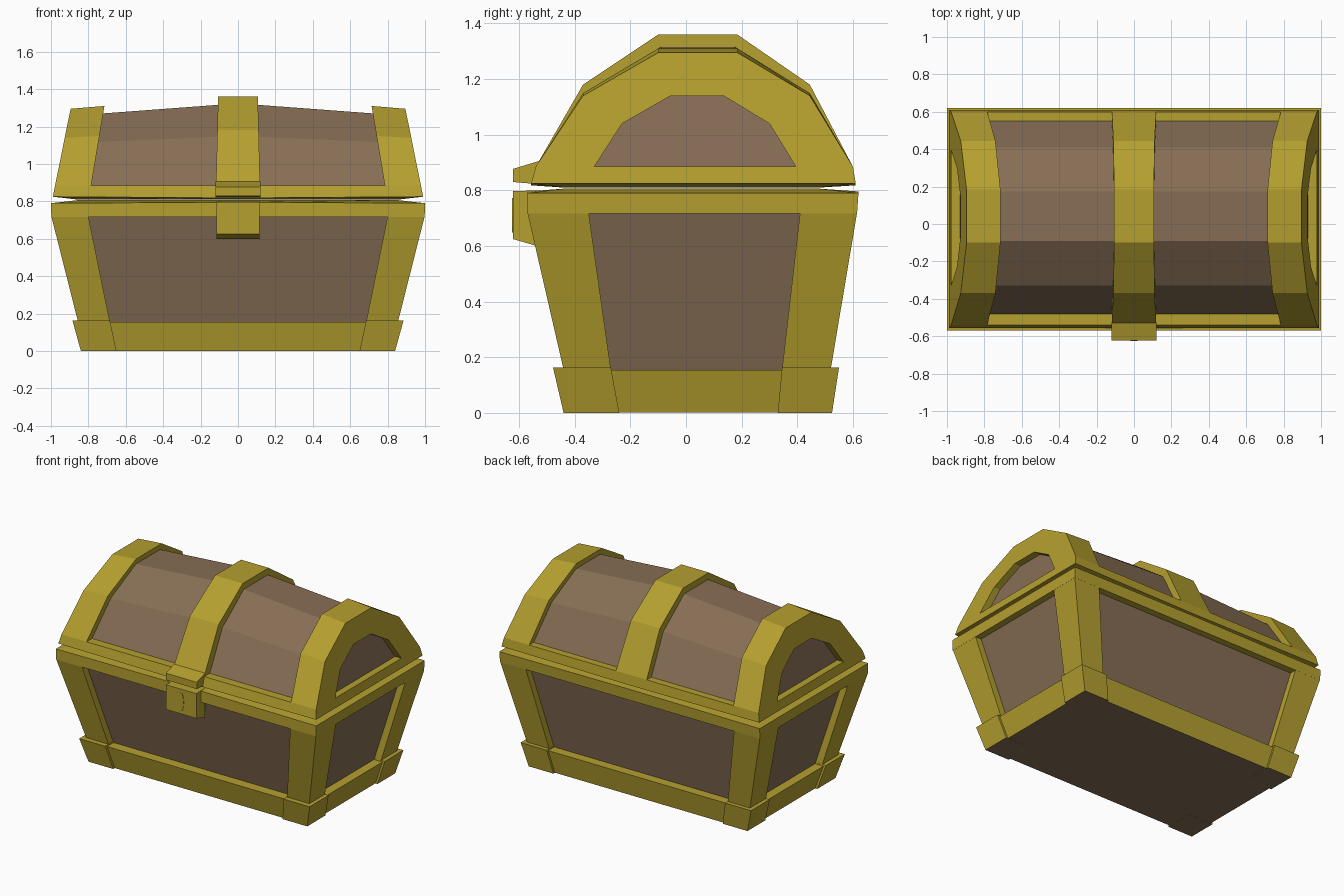
import bpy, bmesh, math

if "Cube" in bpy.data.objects:
    bpy.data.objects.remove(bpy.data.objects["Cube"])


def material(name, rgb):
    m = bpy.data.materials.new(name)
    m.diffuse_color = (*rgb, 1)
    m.use_nodes = True
    m.node_tree.nodes["Principled BSDF"].inputs["Base Color"].default_value = m.diffuse_color
    return m


GOLD = material("gold_trim", (0.46, 0.35, 0.028))
WOOD = material("wood", (0.24, 0.155, 0.09))


def loft(name, loops, mat=GOLD, start=None, end=None):
    """Skin equal-length closed loops and cap both ends."""
    bm = bmesh.new()
    rings = [[bm.verts.new(p) for p in lp] for lp in loops]
    n = len(rings[0])
    for a, b in zip(rings, rings[1:]):
        for i in range(n):
            j = (i + 1) % n
            bm.faces.new((a[i], a[j], b[j], b[i]))
    for ring, m in ((rings[0], start), (rings[-1], end)):
        bm.faces.new(ring).material_index = int((m or mat) != mat)
    bmesh.ops.recalc_face_normals(bm, faces=bm.faces)
    me = bpy.data.meshes.new(name)
    bm.to_mesh(me)
    bm.free()
    me.materials.append(mat)
    me.materials.append(WOOD)
    ob = bpy.data.objects.new(name, me)
    bpy.context.collection.objects.link(ob)
    return ob


def rect(x0, x1, y0, y1, z):
    return [(x0, y0, z), (x1, y0, z), (x1, y1, z), (x0, y1, z)]


def bowed(hx, y0, y1, z, bow=0.0):
    """Rectangle with midpoints on the long sides, shifted in z by bow."""
    return [(-hx, y0, z), (0, y0, z + bow), (hx, y0, z),
            (hx, y1, z), (0, y1, z + bow), (-hx, y1, z)]


# --- body: recessed wooden box, base band and upper rim
loft("body_panels", [rect(-.765, .765, -.36, .44, .02), rect(-.805, .805, -.39, .47, .16),
                     rect(-.955, .955, -.525, .57, .73)], WOOD)
loft("base_band", [rect(-.825, .825, -.425, .51, .001), rect(-.868, .868, -.46, .535, .155)],
     GOLD, start=WOOD)
loft("body_rim", [bowed(.998, -.57, .615, .717), bowed(1, -.57, .62, .79, .006),
                  bowed(.86, -.44, .48, .806)])

# --- corner posts and feet
Y = {-1: dict(post=((-.27, -.44), (-.35, -.57)), foot=((-.24, -.44), (-.27, -.478))),
     1: dict(post=((.345, .52), (.41, .615)), foot=((.33, .525), (.345, .55)))}
for sx, xn in ((-1, "left"), (1, "right")):
    for sy, yn in ((-1, "front"), (1, "back")):
        p, f = Y[sy]["post"], Y[sy]["foot"]
        loft(f"corner_post_{yn}_{xn}", [rect(sx * .685, sx * .855, *p[0], .155),
                                        rect(sx * .80, sx * .998, *p[1], .72)])
        loft(f"corner_foot_{yn}_{xn}", [rect(sx * .65, sx * .84, *f[0], 0),
                                        rect(sx * .685, sx * .885, *f[1], .163)],
             GOLD, start=WOOD)

# --- lid profiles as (y, height above the lid rim)
HIP = .885
OUTER = [(-.54, 0), (-.37, .255), (-.10, .41), (.185, .41), (.445, .255), (.60, 0)]
INNER = [(-.48, 0), (-.33, .225), (-.09, .372), (.175, .372), (.41, .225), (.55, 0)]
HOLE = [(-.33, 0), (-.23, .155), (-.055, .255), (.135, .255), (.30, .155), (.395, 0)]


def crown(x):
    """The lid grows taller towards its middle."""
    return 1 + .2 * (.9 - abs(x))


def lid_loop(profile, x, lean=0.0, side=1, scale=None):
    k = crown(x) if scale is None else scale
    return [(side * (x - lean * h * k), y, HIP + h * k) for y, h in profile]


# --- lid: wooden barrel, lower rim, end caps with recessed arches
loft("lid_panels", [lid_loop(INNER, x) for x in (-.8, 0, .8)], WOOD)
loft("lid_rim", [bowed(.86, -.44, .48, .810), bowed(.99, -.557, .61, .825, -.007),
                 bowed(.978, -.54, .60, HIP)])
for side, xn in ((-1, "left"), (1, "right")):
    loft(f"lid_end_band_{xn}", [
        lid_loop(INNER, .785, .167, side, 1.0),
        lid_loop(OUTER, .785, .167, side, 1.037),
        lid_loop(OUTER, .978, .202, side, 1.0),
        lid_loop(HOLE, .978, .202, side, 1.0),
        lid_loop(HOLE, .93, .202, side, 1.0)], GOLD, end=WOOD)

# --- middle strap over the lid
loft("lid_middle_strap", [lid_loop(OUTER, .118, .025, s, 1.158) for s in (-1, 1)])


# --- latch
def extrude_x(name, profile, hx):
    return loft(name, [[(x, y, z) for y, z in profile] for x in (-hx, hx)])


extrude_x("latch_hasp", [(-.53, .905), (-.622, .877), (-.622, .83), (-.53, .822)], .119)
extrude_x("latch_plate", [(-.53, .80), (-.622, .797), (-.622, .625), (-.53, .598)], .116)
ring = [(.02 * math.cos(i * math.pi / 5), .065 * math.sin(i * math.pi / 5)) for i in range(10)]
loft("keyhole", [[(u, y, .71 + v) for u, v in ring] for y in (-.60, -.625)])
